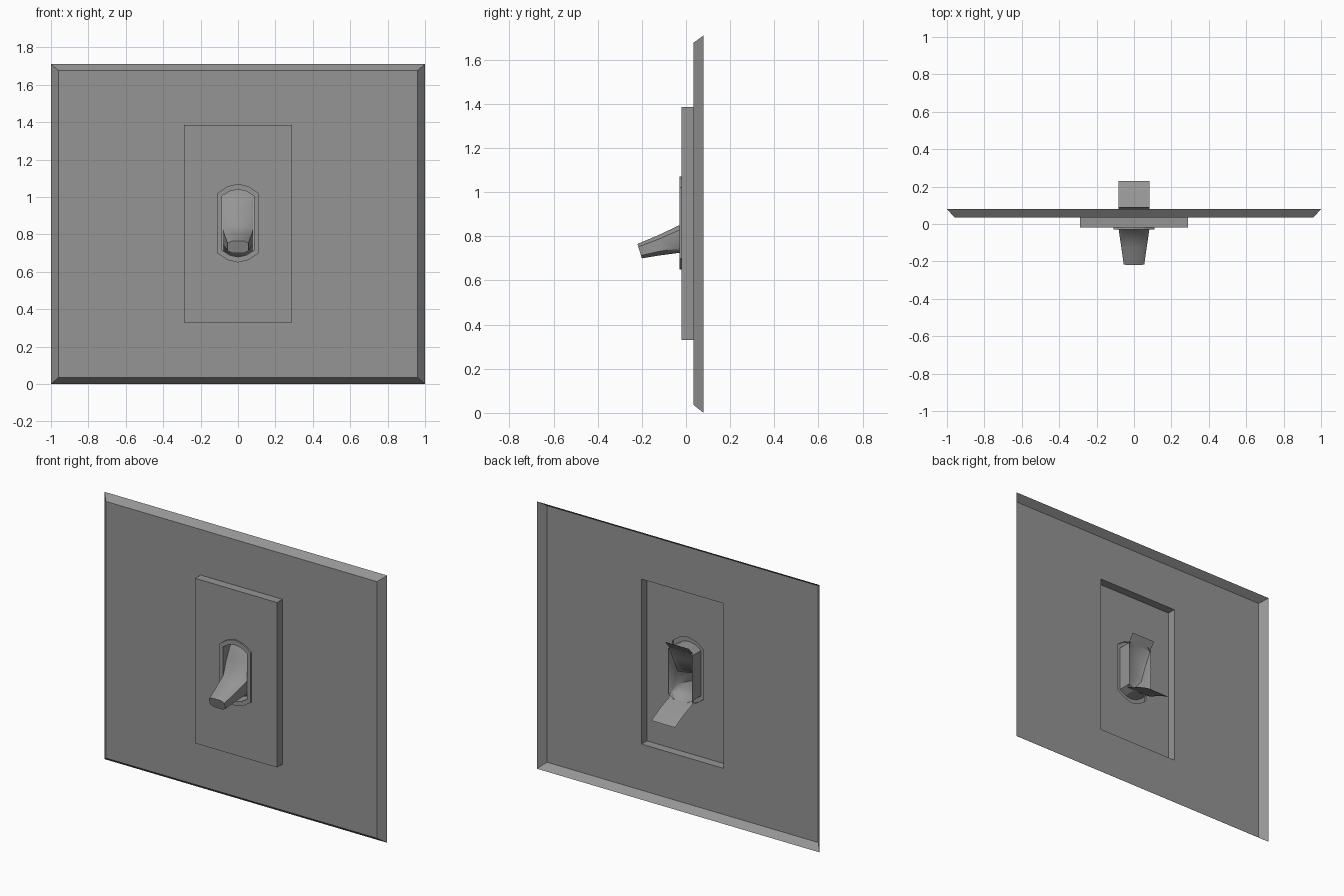
import bpy, bmesh, math

cube = bpy.data.objects.get("Cube")
if cube:
    bpy.data.objects.remove(cube, do_unlink=True)

grey = bpy.data.materials.new("plain grey")
grey.use_nodes = True
colour = (0.3, 0.3, 0.3, 1)
grey.diffuse_color = colour
grey.node_tree.nodes["Principled BSDF"].inputs["Base Color"].default_value = colour


def rectangle(half, low, high, y):
    return [(-half, y, low), (half, y, low), (half, y, high), (-half, y, high)]


def slot(half, low, high, rise, y, steps=4):
    """Upright slot with shallow bowed ends."""
    ring = []
    for end, sign in ((low, -1), (high, 1)):
        for i in range(steps + 1):
            u = 2 * i / steps - 1
            ring.append((-sign * half * u, y, end - sign * rise * u * u))
    return ring


def loft(bm, rings, closed=True):
    """Skin consecutive rings and return their vertices."""
    rows = [[bm.verts.new(p) for p in ring] for ring in rings]
    count = len(rows[0])
    for a, b in zip(rows, rows[1:]):
        for i in range(count if closed else count - 1):
            j = (i + 1) % count
            bm.faces.new((a[i], a[j], b[j], b[i]))
    return rows


def loop_edges(bm, row):
    return [bm.edges.get((v, row[(i + 1) % len(row)])) for i, v in enumerate(row)]


def finish(bm, name, smooth=None):
    mesh = bpy.data.meshes.new(name)
    bm.to_mesh(mesh)
    bm.free()
    mesh.materials.append(grey)
    obj = bpy.data.objects.new(name, mesh)
    bpy.context.collection.objects.link(obj)
    if smooth:
        bpy.ops.object.select_all(action="DESELECT")
        obj.select_set(True)
        bpy.context.view_layer.objects.active = obj
        bpy.ops.object.shade_smooth_by_angle(angle=math.radians(smooth))
    return obj


# Wall plate: open-backed shell with flared rim and a window for the panel
bm = bmesh.new()
loft(bm, [rectangle(1, 0, 1.71, 0.08),
          rectangle(0.96, 0.035, 1.677, 0.035),
          rectangle(0.29, 0.33, 1.385, 0.035)])
finish(bm, "wall_plate")

# Raised panel: open-backed, with a slot cut in its face
bm = bmesh.new()
rows = loft(bm, [rectangle(0.29, 0.33, 1.385, 0.035),
                 rectangle(0.29, 0.33, 1.385, -0.02)])
hole = [bm.verts.new(p) for p in slot(0.11, 0.65, 1.07, 0.05, -0.02)]
for i, v in enumerate(hole):
    bm.edges.new((v, hole[(i + 1) % len(hole)]))
bmesh.ops.triangle_fill(bm, edges=loop_edges(bm, rows[1]) + loop_edges(bm, hole),
                        use_beauty=True, normal=(0, -1, 0))
finish(bm, "raised_panel")

# Bezel: thin raised rim continuing back as a sleeve
bm = bmesh.new()
loft(bm, [slot(0.11, 0.65, 1.07, 0.05, -0.02),
          slot(0.11, 0.65, 1.07, 0.05, -0.03),
          slot(0.086, 0.68, 1.04, 0.035, -0.03),
          slot(0.086, 0.68, 1.04, 0.035, 0.06)])
finish(bm, "switch_bezel")


# Toggle lever: hollow tapered body, each section leaning between two points
def section(half, bottom, top, chamfer):
    inner = half * (1 - chamfer)
    outline = [(-inner, 0), (inner, 0), (half, chamfer / 2), (half, 1 - chamfer / 2),
               (inner, 1), (-inner, 1), (-half, 1 - chamfer / 2), (-half, chamfer / 2)]
    return [(x, bottom[0] + (top[0] - bottom[0]) * t,
             bottom[1] + (top[1] - bottom[1]) * t) for x, t in outline]


bm = bmesh.new()
rows = loft(bm, [section(0.084, (0.054, 0.69), (0.05, 1.01), 0.04),
                 section(0.084, (0.01, 0.715), (0.0, 0.93), 0.2),
                 section(0.082, (-0.03, 0.725), (-0.03, 0.85), 0.35),
                 section(0.068, (-0.12, 0.713), (-0.125, 0.805), 0.4),
                 section(0.055, (-0.2, 0.7), (-0.22, 0.765), 0.4)])
bm.faces.new(rows[-1])
finish(bm, "toggle_lever", 50)

# Thin tabs behind the lever
for name, path in (("upper_tab", [(0.05, 1.01), (0.09, 1.06)]),
                   ("lower_tab", [(0.054, 0.69), (0.14, 0.658), (0.23, 0.61)])):
    bm = bmesh.new()
    loft(bm, [[(-0.084, y, z), (0.084, y, z)] for y, z in path], closed=False)
    finish(bm, name, 50)
